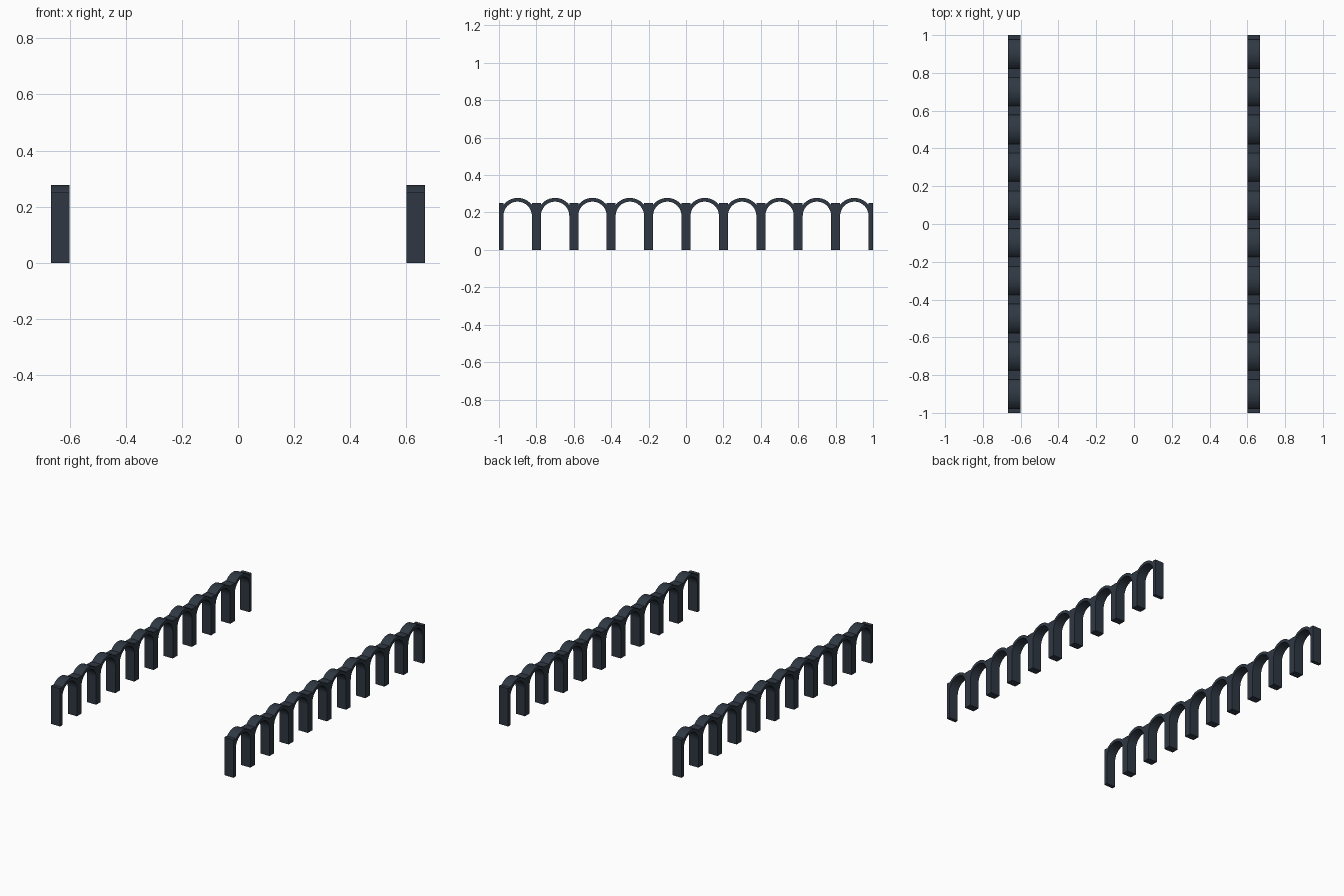
import bpy
import bmesh
from math import pi, cos, sin

cube = bpy.data.objects.get("Cube")
if cube:
    bpy.data.objects.remove(cube, do_unlink=True)

# Dimensions
BAYS, PITCH = 10, 0.2
X_IN, X_OUT = 0.6, 0.667
PIER_W, PIER_H = 0.024, 0.25
R_IN, R_OUT, SPRING = 0.076, 0.096, 0.182
SEGMENTS = 24

slate = bpy.data.materials.new("dark slate")
slate.use_nodes = True
color = (0.028, 0.039, 0.055, 1)
slate.diffuse_color = color
slate.node_tree.nodes["Principled BSDF"].inputs["Base Color"].default_value = color


def extrude_profile(name, profile, y, side):
    """Extrude a closed (y, z) profile across the thickness of one arcade."""
    bm = bmesh.new()
    face = bm.faces.new([bm.verts.new((side * X_IN, y + py, pz)) for py, pz in profile])
    result = bmesh.ops.extrude_face_region(bm, geom=[face])
    moved = [v for v in result["geom"] if isinstance(v, bmesh.types.BMVert)]
    bmesh.ops.translate(bm, verts=moved, vec=(side * (X_OUT - X_IN), 0, 0))
    bmesh.ops.recalc_face_normals(bm, faces=bm.faces)
    mesh = bpy.data.meshes.new(name)
    bm.to_mesh(mesh)
    bm.free()
    mesh.materials.append(slate)
    obj = bpy.data.objects.new(name, mesh)
    bpy.context.collection.objects.link(obj)


def arc(radius):
    angles = [pi * i / SEGMENTS for i in range(SEGMENTS + 1)]
    return [(radius * cos(a), SPRING + radius * sin(a)) for a in angles]


arch_profile = arc(R_OUT) + arc(R_IN)[::-1]
half = PITCH / 2
pier_profile = [(half - PIER_W, 0), (half, 0), (half, PIER_H), (half - PIER_W, PIER_H)]

# Two parallel arcades, each bay an arch between two half piers
for side, label in ((1, "left"), (-1, "right")):
    for bay in range(BAYS):
        y = (bay - (BAYS - 1) / 2) * PITCH
        extrude_profile(f"{label}_arch_{bay + 1}", arch_profile, y, side)
        for end, part in ((1, "rear"), (-1, "front")):
            profile = [(end * py, pz) for py, pz in pier_profile]
            extrude_profile(f"{label}_{part}_pier_{bay + 1}", profile, y, side)
